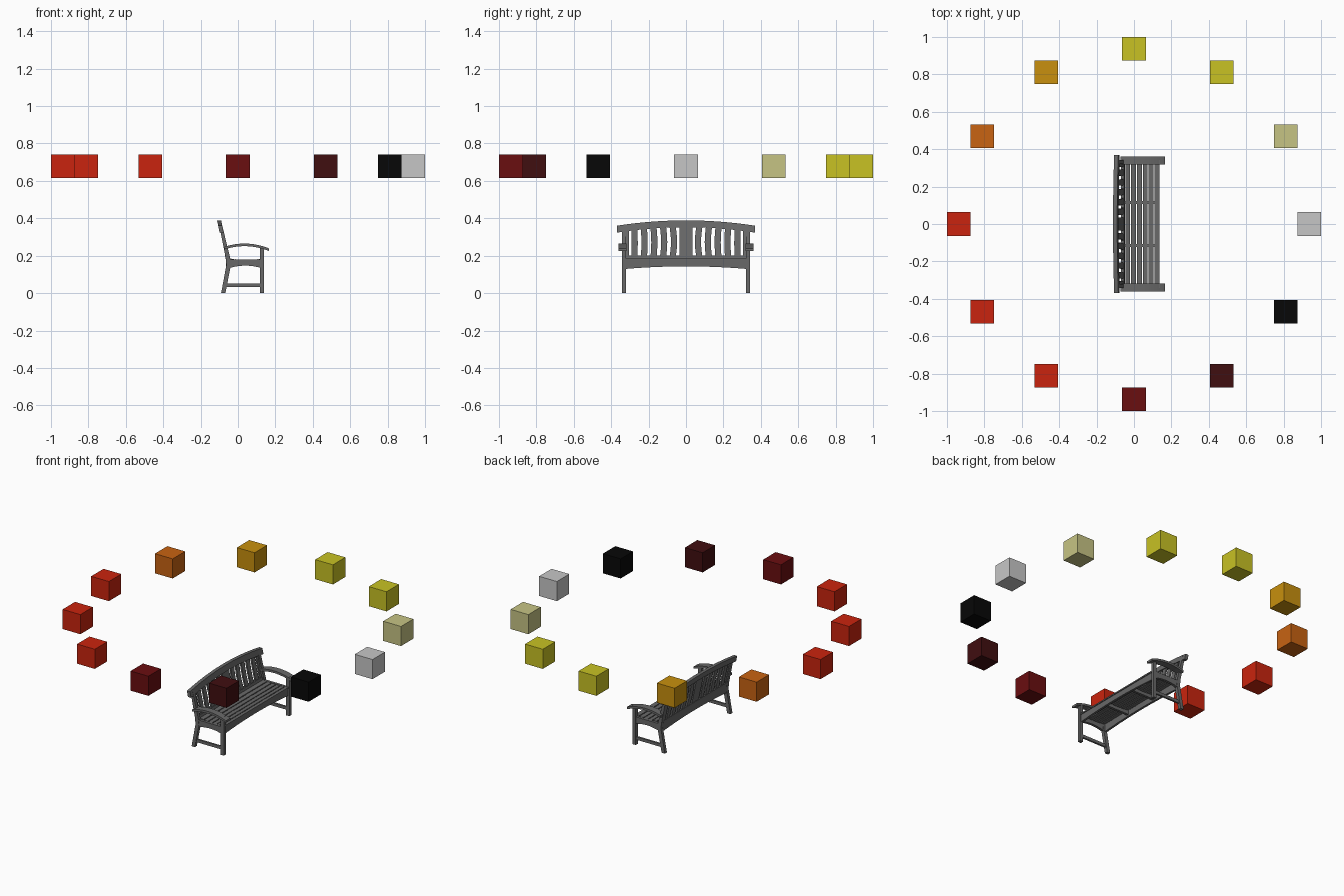
import bpy, bmesh, math

cube = bpy.data.objects.get("Cube")
if cube:
    bpy.data.objects.remove(cube, do_unlink=True)


def material(name, rgb):
    """Flat material from an 8-bit display colour."""
    lin = [((c / 255 + 0.055) / 1.055) ** 2.4 if c > 10 else c / 255 / 12.92 for c in rgb]
    m = bpy.data.materials.new(name)
    m.use_nodes = True
    m.diffuse_color = (*lin, 1)
    m.node_tree.nodes["Principled BSDF"].inputs["Base Color"].default_value = (*lin, 1)
    return m


def prism(name, profile, axis, lo, hi, mat, lean=False):
    """Extrude a profile: (x, z) points along y, or (y, z) points along x."""
    bm = bmesh.new()

    def place(p, d):
        if axis == "y":
            return (p[0], d, p[1])
        return (d + (back_x(p[1]) if lean else 0), p[0], p[1])

    a = [bm.verts.new(place(p, lo)) for p in profile]
    b = [bm.verts.new(place(p, hi)) for p in profile]
    n = len(profile)
    bm.faces.new(a)
    bm.faces.new(b[::-1])
    for i in range(n):
        j = (i + 1) % n
        bm.faces.new((a[i], b[i], b[j], a[j]))
    bmesh.ops.recalc_face_normals(bm, faces=bm.faces)
    mesh = bpy.data.meshes.new(name)
    bm.to_mesh(mesh)
    bm.free()
    ob = bpy.data.objects.new(name, mesh)
    bpy.context.collection.objects.link(ob)
    mesh.materials.append(mat)
    return ob


def box(name, x0, x1, y0, y1, z0, z1, mat):
    return prism(name, [(x0, z0), (x1, z0), (x1, z1), (x0, z1)], "y", y0, y1, mat)


def band(lower, upper, a, b, steps=16):
    """Closed profile between two height curves."""
    us = [a + (b - a) * i / steps for i in range(steps + 1)]
    return [(u, lower(u)) for u in us] + [(u, upper(u)) for u in reversed(us)]


def back_x(z):
    """Centre line of the leaning backrest."""
    return -0.055 - 0.21 * (z - 0.17)


# Ring of coloured cubes
silver = material("silver", (198, 198, 198))
beige = material("beige", (198, 196, 132))
yellow = material("yellow", (200, 194, 36))
amber = material("amber", (200, 144, 14))
orange = material("orange", (200, 99, 18))
red = material("red", (202, 36, 14))
dark_red = material("dark red", (106, 14, 16))
maroon = material("maroon", (64, 14, 16))
black = material("black", (7, 7, 7))
grey = material("weathered grey", (104, 104, 104))

ring = [silver, beige, yellow, yellow, amber, orange, red, red, red, dark_red, maroon, black]
R, H = 0.937, 0.063
for i, mat in enumerate(ring):
    t = math.radians(30 * i)
    x, y = R * math.cos(t), R * math.sin(t)
    box(f"ring_cube_{i + 1}", x - H, x + H, y - H, y + H, 0.615, 0.741, mat)

# Bench ends, mirrored: legs, aprons, stretchers and arms
for side, s in (("left", 1), ("right", -1)):
    y0, y1 = sorted((s * 0.322, s * 0.343))
    prism(f"rear_leg_{side}", [(-0.09, 0), (-0.067, 0), (-0.038, 0.15), (-0.042, 0.19),
                               (-0.084, 0.36), (-0.1, 0.36), (-0.066, 0.19), (-0.062, 0.15)],
          "y", y0, y1, grey)
    box(f"front_leg_{side}", 0.117, 0.139, y0, y1, 0, 0.25, grey)
    box(f"stretcher_{side}", -0.075, 0.12, s * 0.333 - 0.006, s * 0.333 + 0.006, 0.033, 0.052, grey)
    prism(f"side_apron_{side}",
          band(lambda x: 0.147 - 1.8 * (x - 0.04) ** 2, lambda x: 0.18, -0.055, 0.13, 10),
          "y", s * 0.333 - 0.008, s * 0.333 + 0.008, grey)
    y0, y1 = sorted((s * 0.317, s * 0.362))
    arm = lambda x: 0.265 - 1.5 * (x - 0.035) ** 2
    prism(f"armrest_{side}", band(lambda x: arm(x) - 0.014, arm, -0.073, 0.167), "y", y0, y1, grey)

# Front and rear seat rails with arched lower edges
arch = lambda y: 0.143 - 0.13 * y * y
for name, x in (("front_rail", 0.124), ("rear_rail", -0.056)):
    prism(name, band(arch, lambda y: 0.178, -0.325, 0.325), "x", x - 0.007, x + 0.007, grey)

# Seat supports and slats, following a shallow dip
seat = lambda x: 0.178 + 0.9 * (x - 0.045) ** 2
for i, y in enumerate((-0.115, 0.115)):
    prism(f"seat_support_{i + 1}", band(lambda x: 0.15, lambda x: seat(x) - 0.003, -0.05, 0.12, 8),
          "y", y - 0.008, y + 0.008, grey)
for i in range(6):
    a = -0.046 + i * 0.0312
    b = a + 0.0255
    prism(f"seat_slat_{i + 1}", [(a, seat(a) - 0.008), (b, seat(b) - 0.008), (b, seat(b)), (a, seat(a))],
          "y", -0.322, 0.322, grey)

# Backrest: arched top rail, lower rail, centre splat and bowed slats
crest = lambda y: 0.389 - 0.21 * y * y
prism("top_rail", band(lambda y: crest(y) - 0.037, crest, -0.368, 0.368, 24),
      "x", -0.011, 0.011, grey, lean=True)
prism("back_lower_rail", [(-0.325, 0.178), (0.325, 0.178), (0.325, 0.2), (-0.325, 0.2)],
      "x", -0.008, 0.008, grey, lean=True)


def back_slat(name, y, half, bow):
    top = crest(y) - 0.03
    zs = [0.19 + (top - 0.19) * k / 8 for k in range(9)]
    mid = lambda z: y + bow * math.sin(math.pi * (z - 0.19) / (top - 0.19))
    edge = [(mid(z) - half, z) for z in zs] + [(mid(z) + half, z) for z in reversed(zs)]
    prism(name, edge, "x", -0.005, 0.005, grey, lean=True)


back_slat("centre_splat", 0, 0.035, 0)
for side, s in (("left", 1), ("right", -1)):
    for k in range(5):
        back_slat(f"back_slat_{side}_{k + 1}", s * (0.072 + 0.051 * k), 0.0165, -s * 0.008 * (1 - k / 5))
    back_slat(f"back_edge_slat_{side}", s * 0.315, 0.01, 0)
